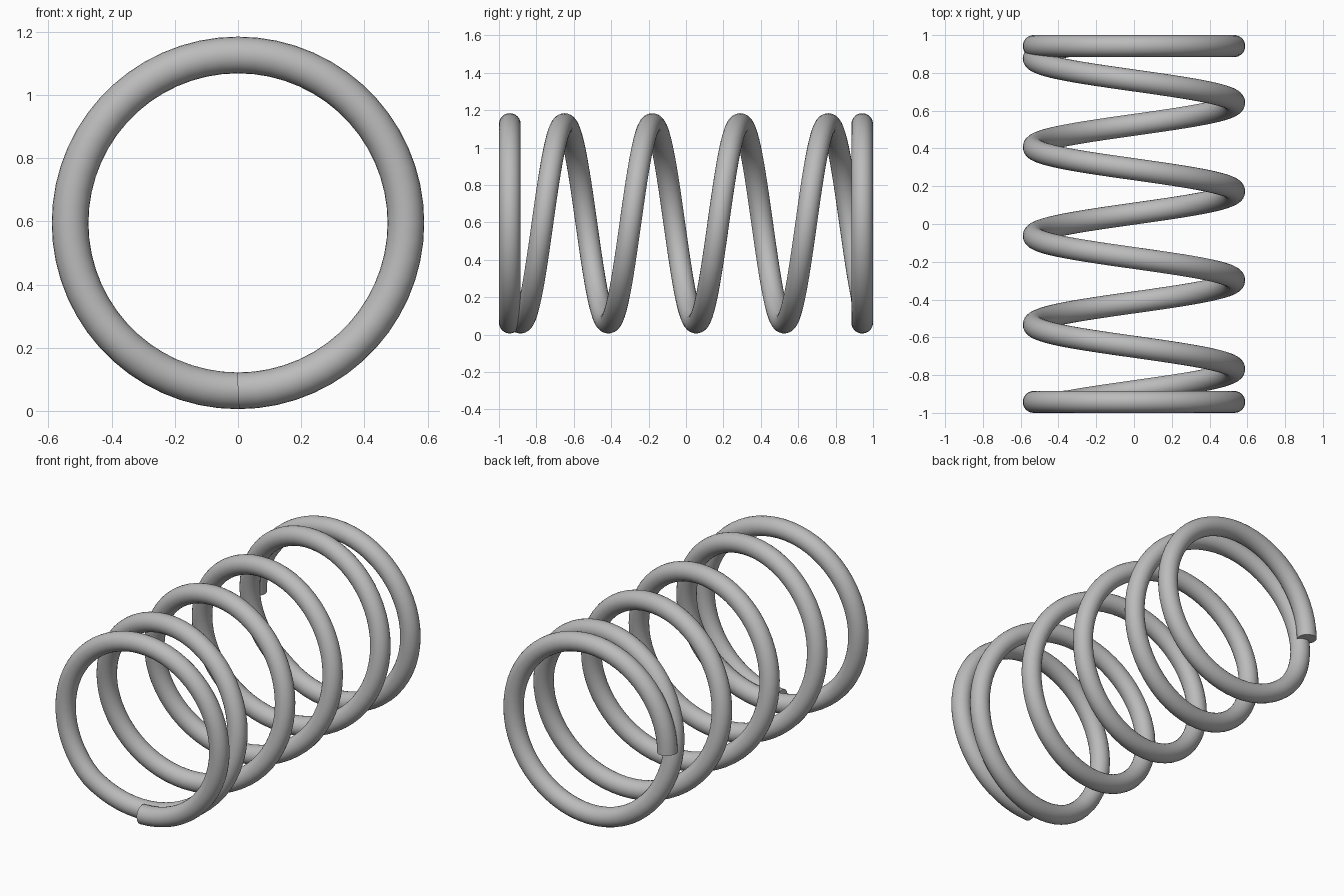
import bpy
from math import cos, sin, pi, radians

if "Cube" in bpy.data.objects:
    bpy.data.objects.remove(bpy.data.objects["Cube"], do_unlink=True)

COIL_RADIUS = 0.531
WIRE_RADIUS = 0.058
CENTRE_Z = 0.595
PITCH = 0.47
END_Y = 1 - WIRE_RADIUS      # wire centre in the closed end turns
START, END = -450, 1620      # winding angle in degrees
STEP = 6

steel = bpy.data.materials.new("steel grey")
steel.use_nodes = True
grey = (0.5, 0.5, 0.5, 1)
steel.diffuse_color = grey
steel.node_tree.nodes["Principled BSDF"].inputs["Base Color"].default_value = grey


def wire_point(angle):
    """Helix along y whose two end turns are closed flat."""
    y = -0.885 + PITCH * (angle + 90) / 360
    y = max(-END_Y, min(END_Y, y))
    a = radians(angle)
    return (COIL_RADIUS * cos(a), y, CENTRE_Z + COIL_RADIUS * sin(a), 1)


# Spring wire: round section swept along the winding, with cut flat ends
path = bpy.data.curves.new("coil_spring", "CURVE")
path.dimensions = "3D"
path.bevel_depth = WIRE_RADIUS
path.bevel_resolution = 10
path.use_fill_caps = True
angles = range(START, END + 1, STEP)
spline = path.splines.new("POLY")
spline.points.add(len(angles) - 1)
for point, angle in zip(spline.points, angles):
    point.co = wire_point(angle)
path.materials.append(steel)

spring = bpy.data.objects.new("coil_spring", path)
bpy.context.collection.objects.link(spring)

# Turn the sweep into a mesh and smooth it, keeping the end rims sharp
bpy.ops.object.select_all(action="DESELECT")
spring.select_set(True)
bpy.context.view_layer.objects.active = spring
bpy.ops.object.convert(target="MESH")
bpy.ops.object.shade_smooth_by_angle(angle=pi / 5)
